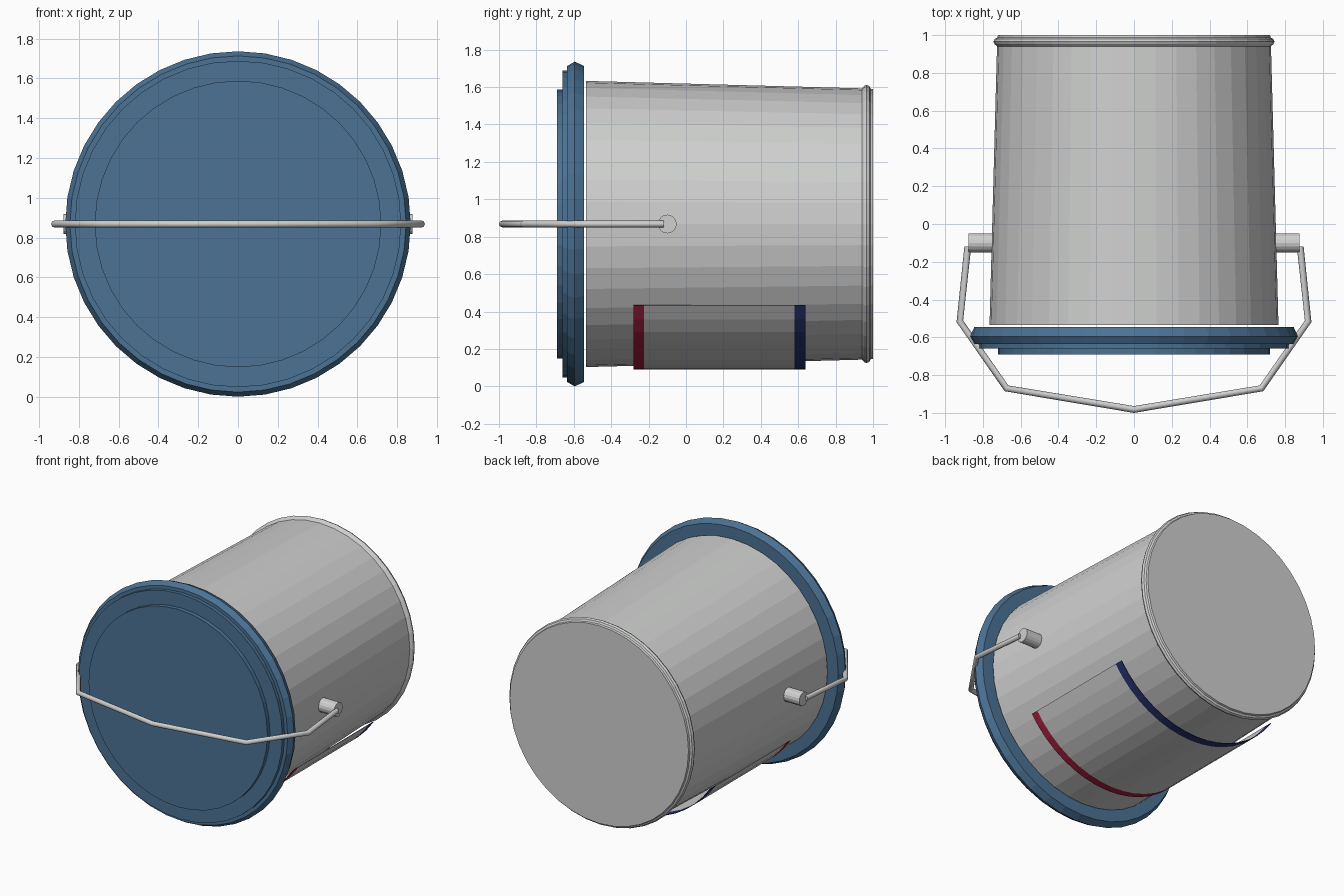
import bpy, bmesh
from math import sin, cos, pi, radians

cube = bpy.data.objects.get("Cube")
if cube:
    bpy.data.objects.remove(cube)

AXIS_Z = 0.868   # height of the bucket's lying axis


def make_material(name, rgb):
    mat = bpy.data.materials.new(name)
    mat.use_nodes = True
    mat.diffuse_color = (*rgb, 1)
    mat.node_tree.nodes["Principled BSDF"].inputs["Base Color"].default_value = (*rgb, 1)
    return mat


grey = make_material("light grey", (0.62, 0.63, 0.62))
blue = make_material("lid blue", (0.07, 0.17, 0.30))
red = make_material("dark red", (0.38, 0.014, 0.05))
navy = make_material("navy", (0.022, 0.034, 0.16))


def finish(name, bm, *mats):
    mesh = bpy.data.meshes.new(name)
    bm.to_mesh(mesh)
    bm.free()
    for mat in mats:
        mesh.materials.append(mat)
    obj = bpy.data.objects.new(name, mesh)
    bpy.context.collection.objects.link(obj)
    return obj


def lathe(name, profile, mat, sides=40):
    """Revolve (y, radius) points about the lying axis and cap both ends."""
    bm = bmesh.new()
    rings = []
    for y, r in profile:
        angles = [2 * pi * i / sides for i in range(sides)]
        rings.append([bm.verts.new((r * sin(a), y, AXIS_Z + r * cos(a))) for a in angles])
    for a, b in zip(rings, rings[1:]):
        for i in range(sides):
            j = (i + 1) % sides
            bm.faces.new((a[i], a[j], b[j], b[i]))
    bm.faces.new(rings[0])
    bm.faces.new(rings[-1])
    bmesh.ops.recalc_face_normals(bm, faces=bm.faces)
    return finish(name, bm, mat)


# Tapered bucket with a hollow inside, and its base bead
lathe("bucket_body", [(0.93, 0.70), (-0.535, 0.745), (-0.535, 0.765), (0.95, 0.725),
                      (0.985, 0.72)], grey)
lathe("base_bead", [(0.94, 0.725), (0.952, 0.738), (0.965, 0.744), (0.98, 0.737),
                    (0.987, 0.724), (1.0, 0.72)], grey)

# Stepped lid with a ridged rim
lathe("lid", [(-0.69, 0.72), (-0.66, 0.72), (-0.66, 0.82), (-0.635, 0.82),
              (-0.635, 0.845), (-0.595, 0.868), (-0.545, 0.845)], blue)

# Curved label sheet with a stripe at each end
bm = bmesh.new()
steps, spread, radius = 16, radians(56), 0.778
rows = []
for y in (-0.28, -0.225, 0.58, 0.64):
    angles = [spread * (2 * i / steps - 1) for i in range(steps + 1)]
    rows.append([bm.verts.new((radius * sin(a), y, AXIS_Z - radius * cos(a))) for a in angles])
for band, (a, b) in enumerate(zip(rows, rows[1:])):
    for i in range(steps):
        face = bm.faces.new((a[i], b[i], b[i + 1], a[i + 1]))
        face.material_index = band
        if face.normal.z > 0:
            face.normal_flip()
label = finish("label", bm, red, grey, navy)
solid = label.modifiers.new("thickness", "SOLIDIFY")
solid.thickness = 0.004

# Handle ears on both sides
for side, name in ((1, "left_ear"), (-1, "right_ear")):
    bpy.ops.mesh.primitive_cylinder_add(vertices=16, radius=0.05, depth=0.16,
                                        location=(side * 0.797, -0.1, AXIS_Z),
                                        rotation=(0, pi / 2, 0))
    ear = bpy.context.object
    ear.name = name
    ear.data.materials.append(grey)

# Bent wire handle, mirrored about its middle
half = [(0.88, -0.12), (0.922, -0.515), (0.675, -0.87)]
path = half + [(0, -0.982)] + [(-x, y) for x, y in reversed(half)]
curve = bpy.data.curves.new("handle", "CURVE")
curve.dimensions = "3D"
curve.bevel_depth = 0.018
curve.bevel_resolution = 2
curve.use_fill_caps = True
spline = curve.splines.new("POLY")
spline.points.add(len(path) - 1)
for point, (x, y) in zip(spline.points, path):
    point.co = (x, y, AXIS_Z, 1)
curve.materials.append(grey)
handle = bpy.data.objects.new("handle", curve)
bpy.context.collection.objects.link(handle)
